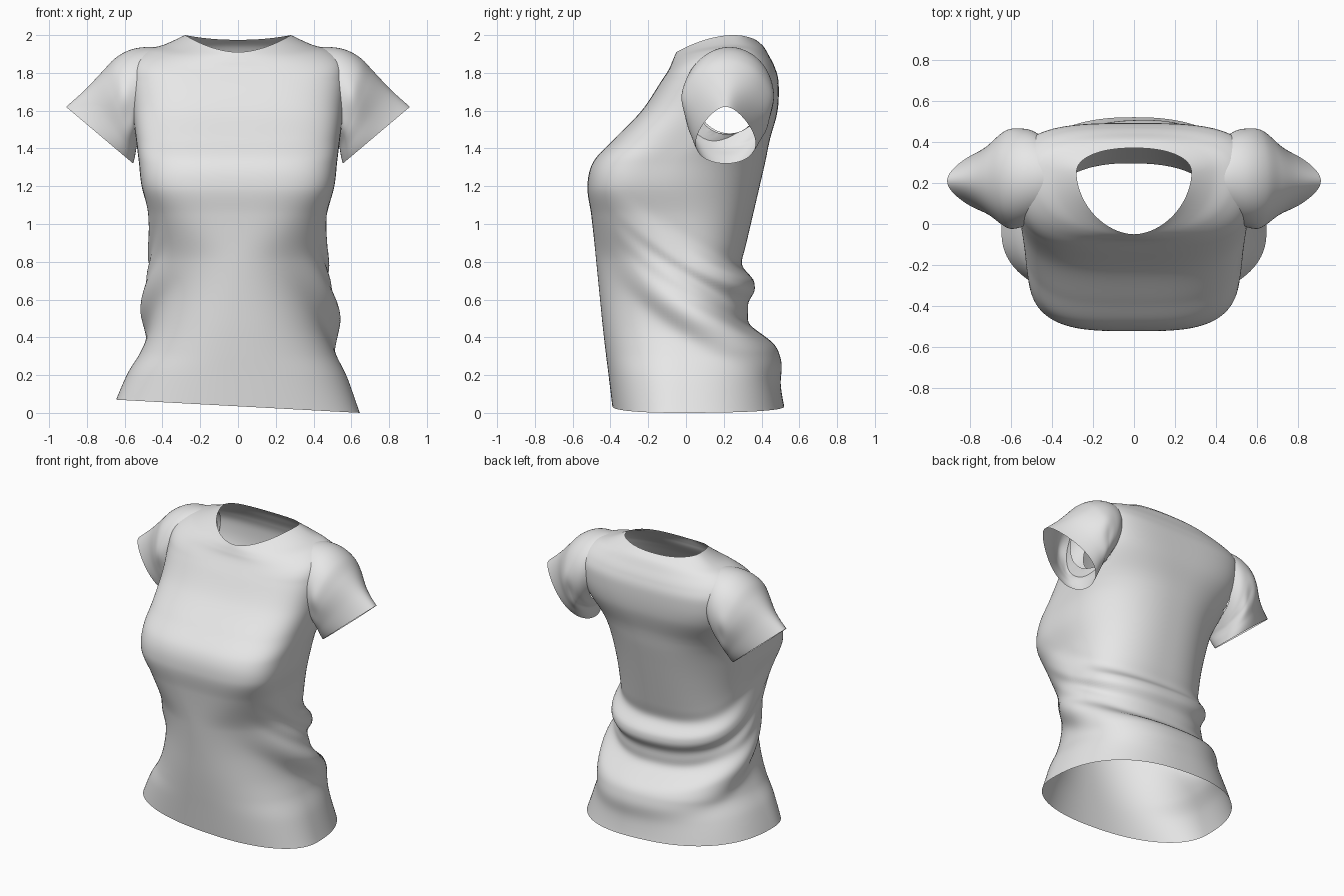
import bpy, bmesh
from math import sin, cos, pi, exp, hypot

cube = bpy.data.objects.get("Cube")
if cube:
    bpy.data.objects.remove(cube, do_unlink=True)

fabric = bpy.data.materials.new("light_grey_fabric")
fabric.use_nodes = True
grey = (0.8, 0.8, 0.8, 1)
fabric.diffuse_color = grey
fabric.node_tree.nodes["Principled BSDF"].inputs["Base Color"].default_value = grey

SIDES = 128
HOLE_Y, HOLE_Z = 0.22, 1.665


def smoothstep(value, low, high):
    t = min(max((value - low) / (high - low), 0), 1)
    return t * t * (3 - 2 * t)


def bump(value, centre, below, above):
    width = below if value < centre else above
    return exp(-((value - centre) / width) ** 2)


def power(value, exponent):
    return abs(value) ** exponent * (1 if value >= 0 else -1)


def resample(rows, steps):
    """Smooth curve through every column of the section table."""
    result = []
    last = len(rows) - 1
    for i in range(last):
        four = rows[max(i - 1, 0)], rows[i], rows[i + 1], rows[min(i + 2, last)]
        for k in range(steps):
            t = k / steps
            result.append([
                b + t / 2 * (c - a + t * (2 * a - 5 * b + 4 * c - d + t * (3 * (b - c) + d - a)))
                for a, b, c, d in zip(*four)])
    return result + [list(rows[-1])]


def armhole_distance(p):
    """Below one inside the oval armholes."""
    if abs(p.x) < 0.4:
        return 9
    return hypot((p.y - HOLE_Y) / 0.175, (p.z - HOLE_Z) / 0.19)


def cut_armholes(bm):
    """Remove the faces in the armholes and round off the edge."""
    cut = [f for f in bm.faces if armhole_distance(f.calc_center_median()) < 1]
    bmesh.ops.delete(bm, geom=cut, context='FACES')
    for v in bm.verts:
        d = armhole_distance(v.co)
        if v.is_boundary and d < 1.4:
            v.co.y = HOLE_Y + (v.co.y - HOLE_Y) / d
            v.co.z = HOLE_Z + (v.co.z - HOLE_Z) / d


def loft(name, sections, point, flip=False, finish=None):
    """Open tube through the sections."""
    bm = bmesh.new()
    rings = [[bm.verts.new(point(s, 2 * pi * j / SIDES)) for j in range(SIDES)]
             for s in sections]
    for low, high in zip(rings, rings[1:]):
        for j in range(SIDES):
            n = (j + 1) % SIDES
            quad = [low[j], low[n], high[n], high[j]]
            bm.faces.new(quad[::-1] if flip else quad)
    if finish:
        finish(bm)
    mesh = bpy.data.meshes.new(name)
    bm.to_mesh(mesh)
    bm.free()
    mesh.materials.append(fabric)
    mesh.shade_smooth()
    obj = bpy.data.objects.new(name, mesh)
    bpy.context.collection.objects.link(obj)


# Body sections: height, half width, front y, back y, widest y
body = [
    (0.035, 0.645, -0.39, 0.52, -0.04),
    (0.2, 0.58, -0.41, 0.48, -0.03),
    (0.32, 0.515, -0.425, 0.41, -0.02),
    (0.45, 0.465, -0.44, 0.325, -0.02),
    (0.6, 0.44, -0.455, 0.29, -0.02),
    (0.75, 0.44, -0.47, 0.285, -0.03),
    (0.9, 0.45, -0.485, 0.32, -0.06),
    (1.05, 0.47, -0.502, 0.355, -0.1),
    (1.2, 0.51, -0.522, 0.39, -0.16),
    (1.33, 0.525, -0.49, 0.42, -0.1),
    (1.45, 0.54, -0.38, 0.445, 0.04),
    (1.6, 0.56, -0.235, 0.485, 0.16),
    (1.75, 0.575, -0.135, 0.49, 0.22),
]
# Same values, then the front and back heights, which part at the shoulders
body = [row + (row[0], row[0]) for row in body] + [
    (1.86, 0.56, -0.09, 0.47, 0.23, 1.82, 1.83),
    (1.92, 0.49, -0.073, 0.44, 0.24, 1.86, 1.89),
    (1.95, 0.39, -0.06, 0.41, 0.25, 1.89, 1.94),
    (2.0, 0.28, -0.05, 0.37, 0.25, 1.91, 1.975),
]


def body_point(section, angle):
    z_side, width, front, back, mid, z_front, z_back = section
    c, s = cos(angle), sin(angle)
    chest = smoothstep(z_side, 1.4, 1.7)
    neck = smoothstep(z_side, 1.78, 2)
    if s < 0:
        n = (2.25 - 0.25 * bump(z_side, 0.75, 0.25, 0.2) + 1.1 * smoothstep(z_side, 0.8, 1.2)
             - 1.5 * neck)
        depth, z_end = mid - front, z_front
    else:
        n = 2.4 + 0.9 * chest - 1.1 * neck
        depth, z_end = back - mid, z_back
    x = width * power(c, 2 / n)
    y = mid + depth * power(s, 2 / n)
    z = z_side + (z_end - z_side) * s * s
    # Gathered folds that sag across the back and rise towards the bust
    reach = y - 0.4
    u = z + 0.4 * reach - 0.3 * reach * reach + 0.05 * x
    around = smoothstep(y, -0.05, 0.3)
    upper = 0.09 * bump(u, 0.64, 0.13, 0.06) * (0.35 + 0.65 * around)
    lower = 0.095 * bump(u, 0.345, 0.1, 0.07 + 0.1 * (1 - around))
    ripple = 0.006 * sin(55 * u) * bump(u, 0.55, 0.2, 0.15)
    fold = (upper + lower + ripple) * smoothstep(y, -0.45, 0.08) * (0.9 + 0.1 * c)
    # Hem hangs lower on one side
    z -= 0.054 * x * (1 - smoothstep(z, 0.03, 0.4))
    return x + fold * c, y + fold * s, z


loft("shirt_body", resample(body, 10), body_point, finish=cut_armholes)

# Sleeve sections: top x, top z, bottom x, bottom z, half depth, middle y
sleeve = [
    (0.38, 1.93, 0.5, 1.48, 0.19, 0.23),
    (0.48, 1.937, 0.515, 1.45, 0.225, 0.23),
    (0.57, 1.922, 0.525, 1.43, 0.24, 0.225),
    (0.65, 1.878, 0.535, 1.41, 0.242, 0.22),
    (0.72, 1.805, 0.54, 1.39, 0.225, 0.22),
    (0.81, 1.71, 0.545, 1.36, 0.185, 0.215),
    (0.91, 1.62, 0.555, 1.32, 0.15, 0.21),
]

for side, name in ((1, "left_sleeve"), (-1, "right_sleeve")):
    def sleeve_point(section, angle, side=side):
        top_x, top_z, low_x, low_z, depth, mid = section
        t = (1 + sin(angle)) / 2
        taper = 1 - 0.35 * sin(angle) * smoothstep(top_x, 0.65, 0.9)
        x = low_x + (top_x - low_x) * t
        # Soft creases near the armhole
        crease = 0.01 * sin(7 * angle) * bump(top_x, 0.66, 0.06, 0.09) * (1 - t)
        y = mid + (depth * taper + crease) * cos(angle)
        return side * x, y, low_z + (top_z - low_z) * t
    loft(name, resample(sleeve, 8), sleeve_point, flip=side < 0)
